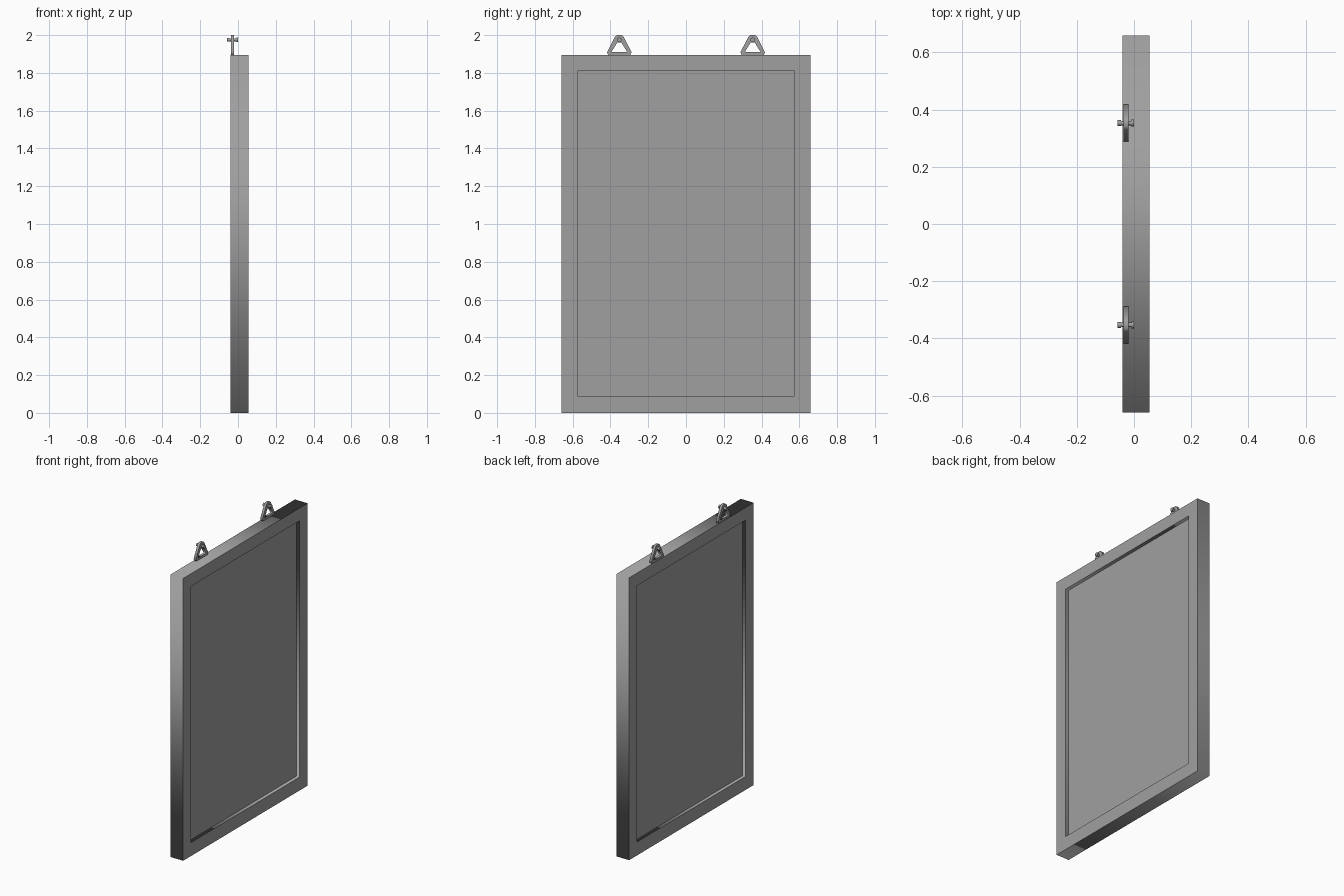
import bpy
from math import pi, cos, sin

cube = bpy.data.objects.get("Cube")
if cube:
    bpy.data.objects.remove(cube, do_unlink=True)

grey = bpy.data.materials.new("plain grey")
grey.use_nodes = True
colour = (0.35, 0.35, 0.35, 1)
grey.diffuse_color = colour
grey.node_tree.nodes["Principled BSDF"].inputs["Base Color"].default_value = colour


def plate(name, loops, x0, x1, y=0):
    """Flat outline with holes in the YZ plane, thickened from x0 to x1."""
    curve = bpy.data.curves.new(name, "CURVE")
    curve.dimensions = "2D"
    curve.fill_mode = "BOTH"
    curve.extrude = (x1 - x0) / 2
    for points in loops:
        spline = curve.splines.new("POLY")
        spline.points.add(len(points) - 1)
        for point, (u, v) in zip(spline.points, points):
            point.co = (u, v, 0, 1)
        spline.use_cyclic_u = True
    curve.materials.append(grey)
    ob = bpy.data.objects.new(name, curve)
    bpy.context.collection.objects.link(ob)
    ob.location = ((x0 + x1) / 2, y, 0)
    ob.rotation_euler = (pi / 2, 0, pi / 2)
    bpy.ops.object.select_all(action="DESELECT")
    ob.select_set(True)
    bpy.context.view_layer.objects.active = ob
    bpy.ops.object.convert(target="MESH")
    return bpy.context.object


def rectangle(half, low, high):
    return [(-half, low), (half, low), (half, high), (-half, high)]


def mirrored(points):
    """Close a right-hand half outline with its left-hand reflection."""
    return points + [(-u, v) for u, v in reversed(points)]


def rod(name, radius, x0, x1, y, z):
    bpy.ops.mesh.primitive_cylinder_add(
        vertices=20, radius=radius, depth=x1 - x0,
        location=((x0 + x1) / 2, y, z), rotation=(0, pi / 2, 0))
    ob = bpy.context.object
    ob.name = name
    ob.data.materials.append(grey)
    bpy.ops.object.shade_smooth_by_angle()


# Frame and the panel recessed on both sides
plate("frame", [rectangle(0.66, 0, 1.895), rectangle(0.575, 0.09, 1.81)], -0.04, 0.055)
plate("panel", [rectangle(0.575, 0.09, 1.81)], -0.018, 0.031)

# Triangular hangers with a headed pin through each
outer = mirrored([(0.058, 1.893), (0.065, 1.909), (0.022, 1.993), (0.012, 2.0)])
inner = mirrored([(0.042, 1.91), (0.01, 1.962)])
for side, y in (("right", -0.353), ("left", 0.353)):
    plate(side + "_hanger", [outer, inner], -0.037, -0.02, y)
    rod(side + "_pin", 0.008, -0.058, 0, y, 1.975)
    rod(side + "_pin_head", 0.012, -0.008, 0, y, 1.975)
    rod(side + "_pin_tip", 0.01, -0.058, -0.045, y, 1.975)
